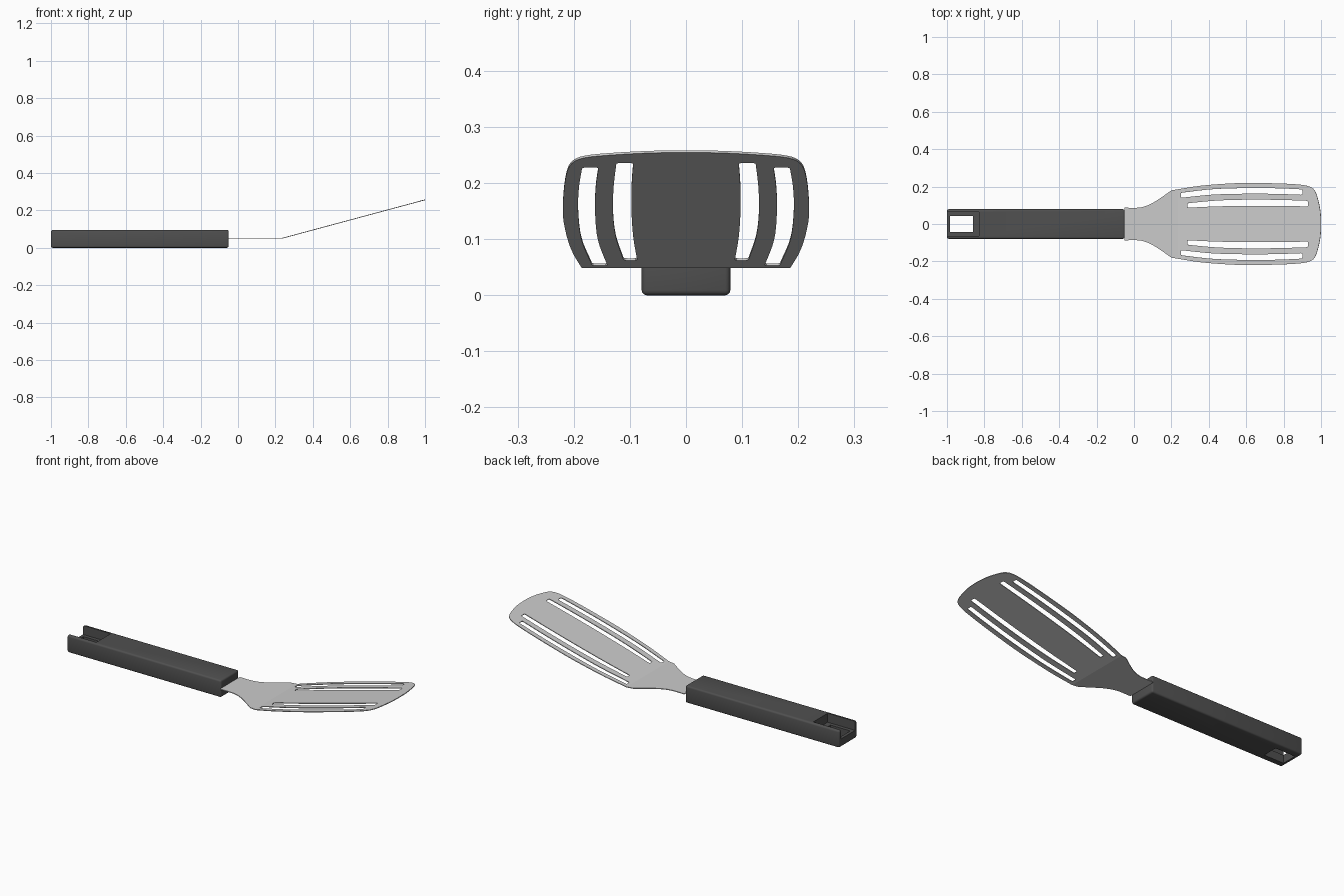
import bpy, bmesh
from mathutils import Vector

if "Cube" in bpy.data.objects:
    bpy.data.objects.remove(bpy.data.objects["Cube"])

BEND_X, SLOPE, SHEET_Z = 0.235, 0.269, 0.0525


def box(name, lo, hi):
    bm = bmesh.new()
    bmesh.ops.create_cube(bm, size=1)
    for v in bm.verts:
        v.co = Vector([(a + b) / 2 + c * (b - a) for a, b, c in zip(lo, hi, v.co)])
    return link(name, bm)


def link(name, bm):
    me = bpy.data.meshes.new(name)
    bm.to_mesh(me)
    bm.free()
    ob = bpy.data.objects.new(name, me)
    bpy.context.collection.objects.link(ob)
    return ob


def apply_all(ob):
    bpy.ops.object.select_all(action='DESELECT')
    bpy.context.view_layer.objects.active = ob
    ob.select_set(True)
    for m in list(ob.modifiers):
        bpy.ops.object.modifier_apply(modifier=m.name)
    bpy.ops.object.shade_smooth_by_angle()


def smooth(pts, n=4):
    """Catmull-Rom through the points."""
    p = [Vector(q) for q in pts]
    p = [2 * p[0] - p[1]] + p + [2 * p[-1] - p[-2]]
    out = []
    for a, b, c, d in zip(p, p[1:], p[2:], p[3:]):
        for i in range(n):
            t = i / n
            out.append(0.5 * (2 * b + (c - a) * t + (2 * a - 5 * b + 4 * c - d) * t * t
                              + (3 * b - a - 3 * c + d) * t ** 3))
    return out + [p[-2]]


def round_corners(pts, r):
    out = []
    for i, p in enumerate(pts):
        a, b = pts[i - 1] - p, pts[(i + 1) % len(pts)] - p
        if min(a.length, b.length) < r * 2 or a.angle(b) > 2.2:
            out.append(p)
            continue
        a, b = p + a.normalized() * r, p + b.normalized() * r
        out += [a * (1 - t) ** 2 + p * 2 * t * (1 - t) + b * t * t for t in (0, .33, .67, 1)]
    return out


def mirror(pts):
    return [Vector((p.x, -p.y)) for p in pts]


# Handle with hanging recess and hole
handle = box("handle", (-1, -0.079, 0), (-0.05, 0.079, 0.095))
bev = handle.modifiers.new("bevel", 'BEVEL')
bev.width, bev.segments = 0.009, 3
cutters = [box("recess_cutter", (-1.1, -0.063, 0.045), (-0.83, 0.063, 0.2)),
           box("hole_cutter", (-0.983, -0.043, -0.1), (-0.861, 0.043, 0.15))]
for c in cutters:
    c.hide_render = True
    m = handle.modifiers.new("cut", 'BOOLEAN')
    m.operation, m.object, m.solver = 'DIFFERENCE', c, 'EXACT'
apply_all(handle)
for c in cutters:
    bpy.data.objects.remove(c)
mat = bpy.data.materials.new("dark_plastic")
mat.diffuse_color = (0.08, 0.08, 0.08, 1)
mat.use_nodes = True
mat.node_tree.nodes["Principled BSDF"].inputs["Base Color"].default_value = mat.diffuse_color
handle.data.materials.append(mat)

# Blade outline: neck, shoulder, side and tip, mirrored
neck = smooth([(-0.05, 0.087), (0.03, 0.088), (0.085, 0.105), (0.14, 0.138), (0.2, 0.18)])
side = smooth([(0.2, 0.18), (0.36, 0.205), (0.54, 0.218), (0.68, 0.219), (0.84, 0.214),
               (0.925, 0.204), (0.965, 0.18), (0.985, 0.125), (0.997, 0.06), (1.0, 0)])
half = neck + side[1:]
loops = [half + mirror(half[:-1])[::-1]]

# Curved slots, two each side
for outer, inner in (
    ([(0.25, 0.167), (0.42, 0.186), (0.6, 0.192), (0.76, 0.191), (0.9, 0.185)],
     [(0.25, 0.14), (0.42, 0.157), (0.6, 0.162), (0.76, 0.161), (0.9, 0.156)]),
    ([(0.285, 0.111), (0.44, 0.125), (0.6, 0.13), (0.77, 0.129), (0.93, 0.124)],
     [(0.285, 0.087), (0.44, 0.094), (0.6, 0.097), (0.77, 0.097), (0.93, 0.094)]),
):
    slot = round_corners(smooth(outer) + smooth(inner)[::-1], 0.007)
    loops += [slot, mirror(slot)]

# Fill the flat sheet, crease it and tilt the working end up
bm = bmesh.new()
for pts in loops:
    vs = [bm.verts.new((p.x, p.y, 0)) for p in pts]
    for i, v in enumerate(vs):
        bm.edges.new((vs[i - 1], v))
bmesh.ops.triangle_fill(bm, edges=bm.edges[:], use_beauty=True, normal=(0, 0, 1))
bmesh.ops.bisect_plane(bm, geom=bm.verts[:] + bm.edges[:] + bm.faces[:],
                       plane_co=(BEND_X, 0, 0), plane_no=(1, 0, 0))
for v in bm.verts:
    v.co.z = SHEET_Z + max(0, v.co.x - BEND_X) * SLOPE
bmesh.ops.recalc_face_normals(bm, faces=bm.faces[:])
if sum(f.normal.z for f in bm.faces) < 0:
    bmesh.ops.reverse_faces(bm, faces=bm.faces[:])
blade = link("blade", bm)
sol = blade.modifiers.new("thickness", 'SOLIDIFY')
sol.thickness, sol.offset = 0.004, -1
apply_all(blade)
blade.data.shade_flat()
